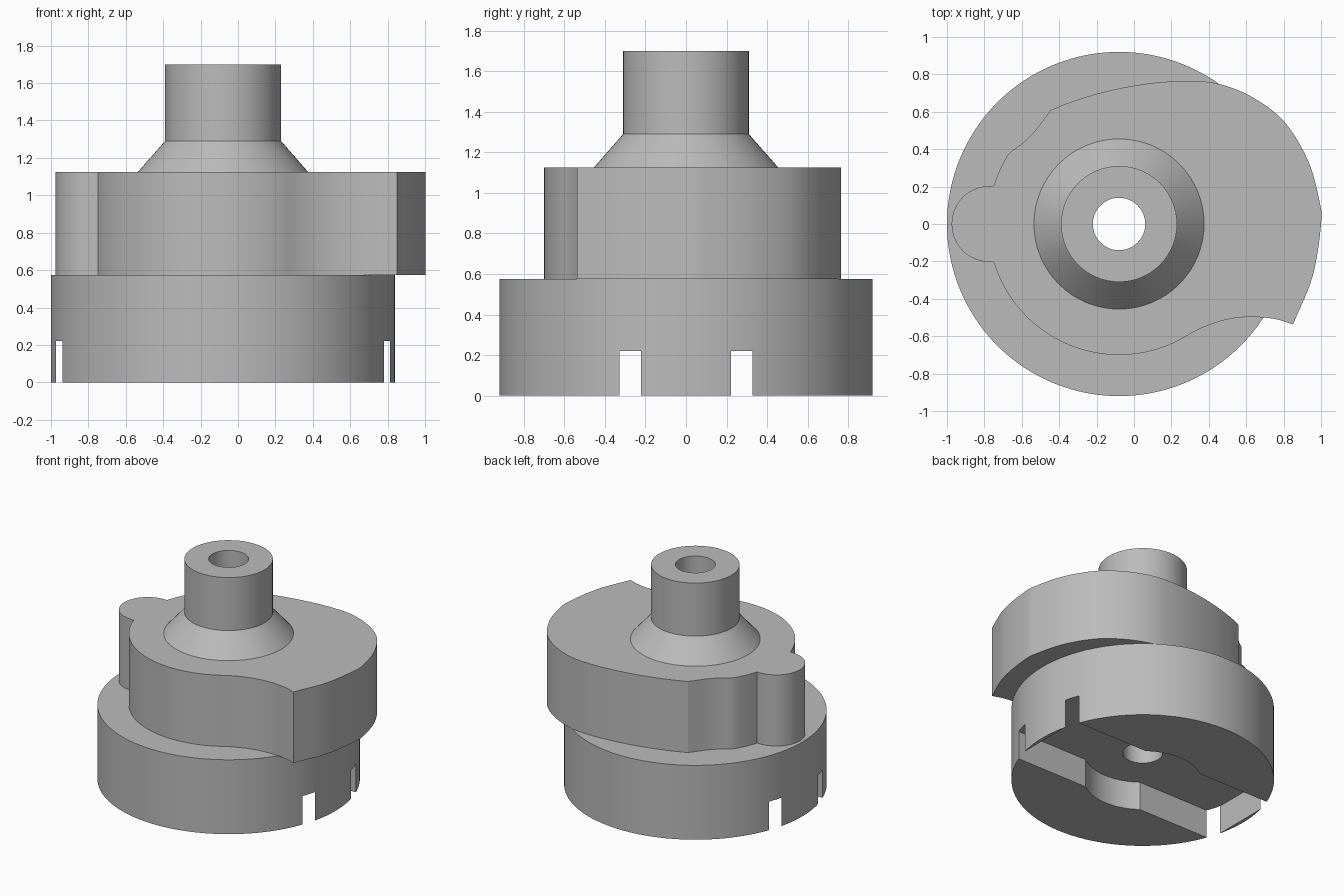
import bpy, bmesh, math
from mathutils import Vector

if "Cube" in bpy.data.objects:
    bpy.data.objects.remove(bpy.data.objects["Cube"], do_unlink=True)

AXIS = -0.08            # x of the shaft axis
SLOT_TOP, BASE_TOP, CAM_TOP, CONE_TOP, TOP = 0.22, 0.575, 1.125, 1.29, 1.7
BASE_R, CAM_R, CONE_R, SHAFT_R, BORE_R = 0.92, 0.70, 0.455, 0.31, 0.14

grey = bpy.data.materials.new("plain grey")
grey.use_nodes = True
colour = (0.5, 0.5, 0.5, 1)
grey.diffuse_color = colour
grey.node_tree.nodes["Principled BSDF"].inputs["Base Color"].default_value = colour


def make_object(name, bm):
    bmesh.ops.recalc_face_normals(bm, faces=bm.faces)
    mesh = bpy.data.meshes.new(name)
    bm.to_mesh(mesh)
    bm.free()
    mesh.materials.append(grey)
    obj = bpy.data.objects.new(name, mesh)
    bpy.context.collection.objects.link(obj)
    return obj


def prism(name, outline, z0, z1):
    bm = bmesh.new()
    face = bm.faces.new([bm.verts.new((x, y, z0)) for x, y in outline])
    side = bmesh.ops.extrude_face_region(bm, geom=[face])["geom"]
    verts = [v for v in side if isinstance(v, bmesh.types.BMVert)]
    bmesh.ops.translate(bm, verts=verts, vec=(0, 0, z1 - z0))
    return make_object(name, bm)


def arc(cx, r, a0, a1, steps):
    angles = [math.radians(a0 + (a1 - a0) * i / steps) for i in range(steps + 1)]
    return [(cx + r * math.cos(a), r * math.sin(a)) for a in angles]


def circle(r, steps=128):
    return arc(AXIS, r, 0, 360, steps)[:-1]


def spline(points, steps=6):
    # Smooth curve through every point
    pts = [Vector(p) for p in points]
    pts = [2 * pts[0] - pts[1]] + pts + [2 * pts[-1] - pts[-2]]
    out = []
    for a, b, c, d in zip(pts, pts[1:], pts[2:], pts[3:]):
        for i in range(steps):
            t = i / steps
            p = b + (c - a) * t / 2 + (2 * a - 5 * b + 4 * c - d) * t**2 / 2 \
                + (3 * b - a - 3 * c + d) * t**3 / 2
            out.append(tuple(p))
    return out + [tuple(points[-1])]


def cut(target, cutter):
    mod = target.modifiers.new("cut", "BOOLEAN")
    mod.operation, mod.solver, mod.object = "DIFFERENCE", "EXACT", cutter
    bpy.context.view_layer.objects.active = target
    bpy.ops.object.modifier_apply(modifier=mod.name)
    bpy.data.objects.remove(cutter, do_unlink=True)


def smooth(obj):
    bpy.ops.object.select_all(action="DESELECT")
    obj.select_set(True)
    bpy.context.view_layer.objects.active = obj
    bpy.ops.object.shade_smooth_by_angle(angle=math.radians(25))


# Round base with a cross slot, a round pocket and a bore underneath
base = prism("base_drum", circle(BASE_R), 0, BASE_TOP)
half_x, half_y = 0.893, 0.327
slot = [(AXIS + sx * half_x, sy * half_y)
        for sx, sy in ((-1, -1), (1, -1), (1, 1), (-1, 1))]
cut(base, prism("slot_cutter", slot, -0.1, SLOT_TOP))
cut(base, prism("pocket_cutter", circle(0.41, 96), -0.1, SLOT_TOP))
cut(base, prism("bore_cutter", circle(BORE_R, 64), -0.1, TOP))

# Cam plate: round heel, hollow run-out, wide lobe, hollow shoulder, side nub
heel = arc(AXIS, CAM_R, 197, 297, 40)
run_out = spline([heel[-1], (0.353, -0.56), (0.487, -0.513), (0.62, -0.497),
                  (0.754, -0.508), (0.85, -0.537)])
lobe = spline([(0.85, -0.537), (0.955, -0.28), (1.0, 0.0), (0.99, 0.13),
               (0.93, 0.34), (0.807, 0.543), (0.647, 0.67), (0.47, 0.745),
               (0.3, 0.765), (0.086, 0.752), (-0.128, 0.714),
               (-0.315, 0.66), (-0.444, 0.61)])
shoulder = spline([(-0.444, 0.61), (-0.556, 0.468), (-0.68, 0.37)])
flank = arc(AXIS, CAM_R, 148.5, 163, 6)
nub = arc(-0.772, 0.203, 84, 276, 32)
outline = heel + run_out[1:] + lobe[1:] + shoulder[1:-1] + flank[:-1] + nub[:-1]
cam = prism("cam_plate", outline, BASE_TOP, CAM_TOP)
cut(cam, prism("bore_cutter", circle(BORE_R, 64), 0, TOP))

# Hollow shaft with a conical collar, turned from a closed profile
bm = bmesh.new()
profile = [(BORE_R, CAM_TOP), (CONE_R, CAM_TOP), (SHAFT_R, CONE_TOP),
           (SHAFT_R, TOP), (BORE_R, TOP)]
verts = [bm.verts.new((AXIS + r, 0, z)) for r, z in profile]
edges = [bm.edges.new((v, verts[i - 1])) for i, v in enumerate(verts)]
bmesh.ops.spin(bm, geom=verts + edges, cent=(AXIS, 0, 0), axis=(0, 0, 1),
               angle=2 * math.pi, steps=64, use_merge=True)
bmesh.ops.remove_doubles(bm, verts=bm.verts, dist=1e-5)
shaft = make_object("hollow_shaft", bm)

for part in (base, cam, shaft):
    smooth(part)
